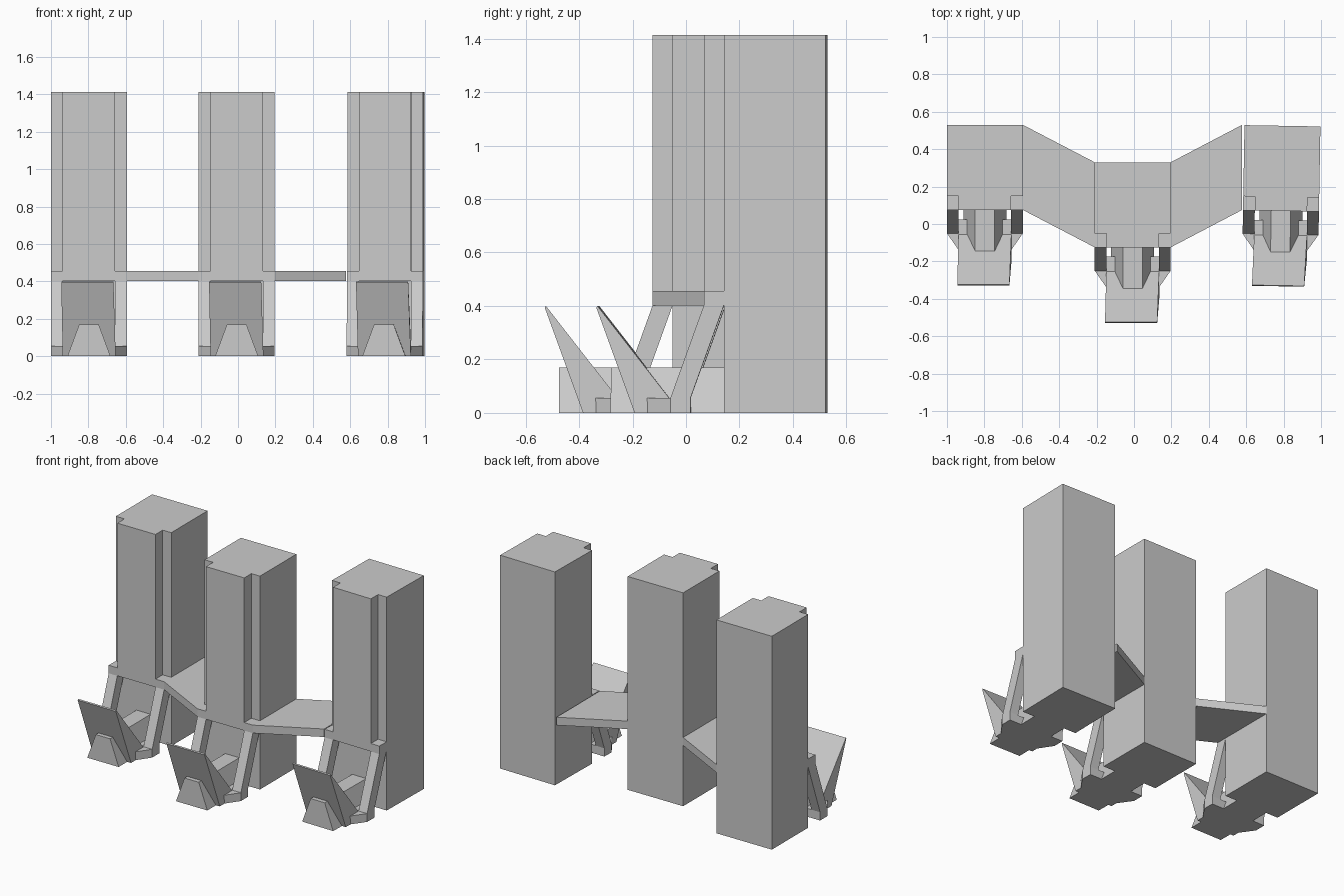
import bpy, bmesh
from math import radians
from mathutils import Matrix

if "Cube" in bpy.data.objects:
    bpy.data.objects.remove(bpy.data.objects["Cube"])


def loft(name, loop_a, loop_b, place=Matrix()):
    """Closed solid between two matching outlines."""
    bm = bmesh.new()
    a = [bm.verts.new(p) for p in loop_a]
    b = [bm.verts.new(p) for p in loop_b]
    bm.faces.new(a)
    bm.faces.new(b[::-1])
    n = len(a)
    for i in range(n):
        j = (i + 1) % n
        bm.faces.new((a[i], b[i], b[j], a[j]))
    bmesh.ops.recalc_face_normals(bm, faces=bm.faces)
    bm.transform(place)
    mesh = bpy.data.meshes.new(name)
    bm.to_mesh(mesh)
    bm.free()
    obj = bpy.data.objects.new(name, mesh)
    bpy.context.collection.objects.link(obj)
    return obj


def plan(name, pts, z0, z1, place=Matrix()):
    return loft(name, [(x, y, z0) for x, y in pts], [(x, y, z1) for x, y in pts], place)


def side(name, pts, x0, x1, place):
    return loft(name, [(x0, y, z) for y, z in pts], [(x1, y, z) for y, z in pts], place)


def mirrored(half):
    return half + [(-x, y) for x, y in half[::-1]]


W, M = 0.203, 0.14              # half width of a unit and of its raised centre
BACK, FRONT, STEP = 0.33, -0.125, -0.05
SHELF0, SHELF1, TOP = 0.402, 0.455, 1.413


def unit(tag, place):
    # tower: plain below the shelf, notched front corners above it
    plan(tag + "_tower_base", mirrored([(W, BACK), (W, STEP)]), 0, SHELF0, place)
    plan(tag + "_shelf", mirrored([(W, BACK), (W, FRONT)]), SHELF0, SHELF1, place)
    plan(tag + "_tower", mirrored([(W, BACK), (W, STEP), (M, STEP), (M, FRONT)]),
         SHELF1, TOP, place)
    # sloping struts carrying the shelf
    strut = [(STEP, SHELF0), (FRONT, SHELF0), (-0.25, 0.055), (-0.175, 0.055)]
    for s, label in ((-1, "left"), (1, "right")):
        side(f"{tag}_{label}_strut", strut, s * M, s * W, place)
    # low foot slab with chamfered front corners
    plan(tag + "_foot", mirrored([(W, -0.175), (W, -0.25), (M, -0.34)]), 0, 0.055, place)
    # forward-leaning wedge panel, slightly skewed sideways
    wedge = [(-0.385, 0), (-0.528, 0.393), (-0.524, 0.4), (-0.255, 0.055), (-0.255, 0)]
    loft(tag + "_panel",
         [(-0.14 - 0.02 * z, y, z) for y, z in wedge],
         [(0.143 - 0.03 * z, y, z) for y, z in wedge], place)
    # tapered tongue running from the tower through the panel
    tongue = [(-0.115, 0), (0.115, 0), (0.052, 0.17), (-0.052, 0.17)]
    loft(tag + "_tongue",
         [(x, STEP, z) for x, z in tongue],
         [(x, -0.475, z) for x, z in tongue], place)


# three units, the right one turned very slightly
unit("left", Matrix.Translation((-0.797, 0.2, 0)))
unit("centre", Matrix.Translation((-0.007, 0, 0)))
unit("right", Matrix.Translation((0.788, 0.195, 0)) @ Matrix.Rotation(radians(-1), 4, 'Z'))

# slanted shelf bridges between the units
plan("left_bridge", [(-0.594, 0.53), (-0.594, 0.075), (-0.21, FRONT), (-0.21, BACK)],
     SHELF0, SHELF1)
plan("right_bridge", [(0.578, 0.53), (0.578, 0.075), (0.196, FRONT), (0.196, BACK)],
     SHELF0, SHELF1)
